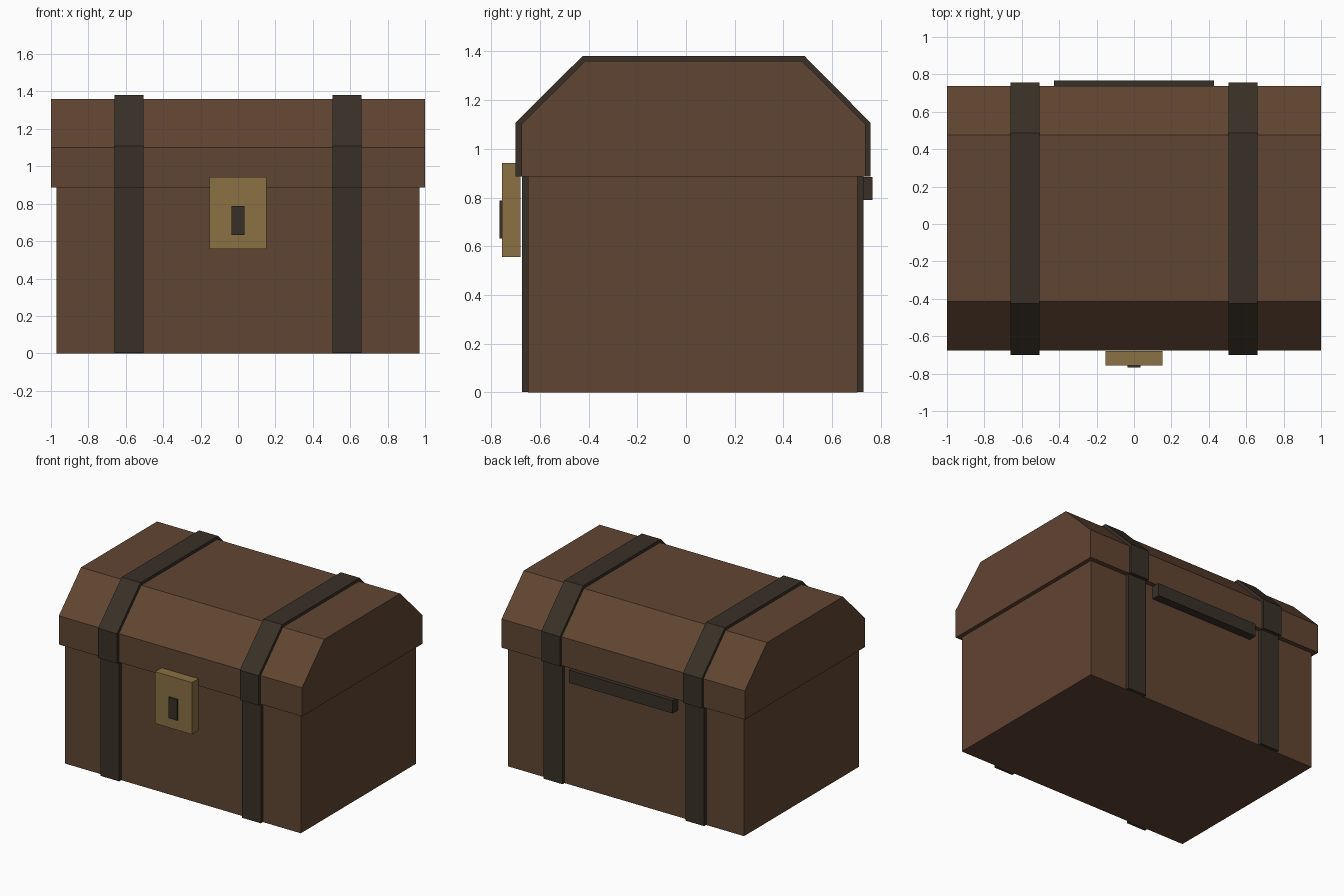
import bpy
import bmesh

default = bpy.data.objects.get("Cube")
if default:
    bpy.data.objects.remove(default, do_unlink=True)


def material(name, rgb):
    mat = bpy.data.materials.new(name)
    mat.use_nodes = True
    color = (*rgb, 1.0)
    mat.diffuse_color = color
    bsdf = next(n for n in mat.node_tree.nodes if n.type == "BSDF_PRINCIPLED")
    bsdf.inputs["Base Color"].default_value = color
    return mat


wood = material("brown wood", (0.118, 0.059, 0.032))
iron = material("dark iron", (0.040, 0.030, 0.020))
brass = material("dull brass", (0.256, 0.165, 0.058))


def prism(name, profile, x0, x1, mat):
    """Extrude a closed (y, z) profile along x from x0 to x1."""
    bm = bmesh.new()
    base = bm.faces.new([bm.verts.new((x0, y, z)) for y, z in profile])
    ext = bmesh.ops.extrude_face_region(bm, geom=[base])["geom"]
    moved = [v for v in ext if isinstance(v, bmesh.types.BMVert)]
    bmesh.ops.translate(bm, verts=moved, vec=(x1 - x0, 0, 0))
    bmesh.ops.recalc_face_normals(bm, faces=bm.faces)
    mesh = bpy.data.meshes.new(name)
    bm.to_mesh(mesh)
    bm.free()
    mesh.materials.append(mat)
    obj = bpy.data.objects.new(name, mesh)
    bpy.context.collection.objects.link(obj)
    return obj


def box(name, x0, x1, y0, y1, z0, z1, mat):
    return prism(name, [(y0, z0), (y1, z0), (y1, z1), (y0, z1)], x0, x1, mat)


def lid_profile(front, back, bottom, shoulder, top, top_front, top_back):
    return [(front, bottom), (back, bottom), (back, shoulder),
            (top_back, top), (top_front, top), (front, shoulder)]


SEAM = 0.887

# Wooden body and the overhanging faceted lid
box("body", -0.97, 0.97, -0.648, 0.704, 0, SEAM, wood)
prism("lid", lid_profile(-0.676, 0.738, SEAM, 1.10, 1.36, -0.415, 0.477),
      -1, 1, wood)

# Iron straps around body and lid, one pair on each side
for side, sign in (("left", 1), ("right", -1)):
    x0, x1 = sorted((sign * 0.505, sign * 0.66))
    box(side + "_body_strap", x0, x1, -0.674, 0.729, 0.001, SEAM, iron)
    prism(side + "_lid_strap",
          lid_profile(-0.70, 0.757, SEAM, 1.108, 1.382, -0.424, 0.486),
          x0, x1, iron)

# Lock on the front, hinge bar on the back
box("lock_plate", -0.152, 0.152, -0.756, -0.68, 0.557, 0.942, brass)
box("keyhole", -0.036, 0.036, -0.766, -0.75, 0.632, 0.788, iron)
box("hinge_bar", -0.427, 0.427, 0.704, 0.766, 0.79, SEAM - 0.002, iron)
